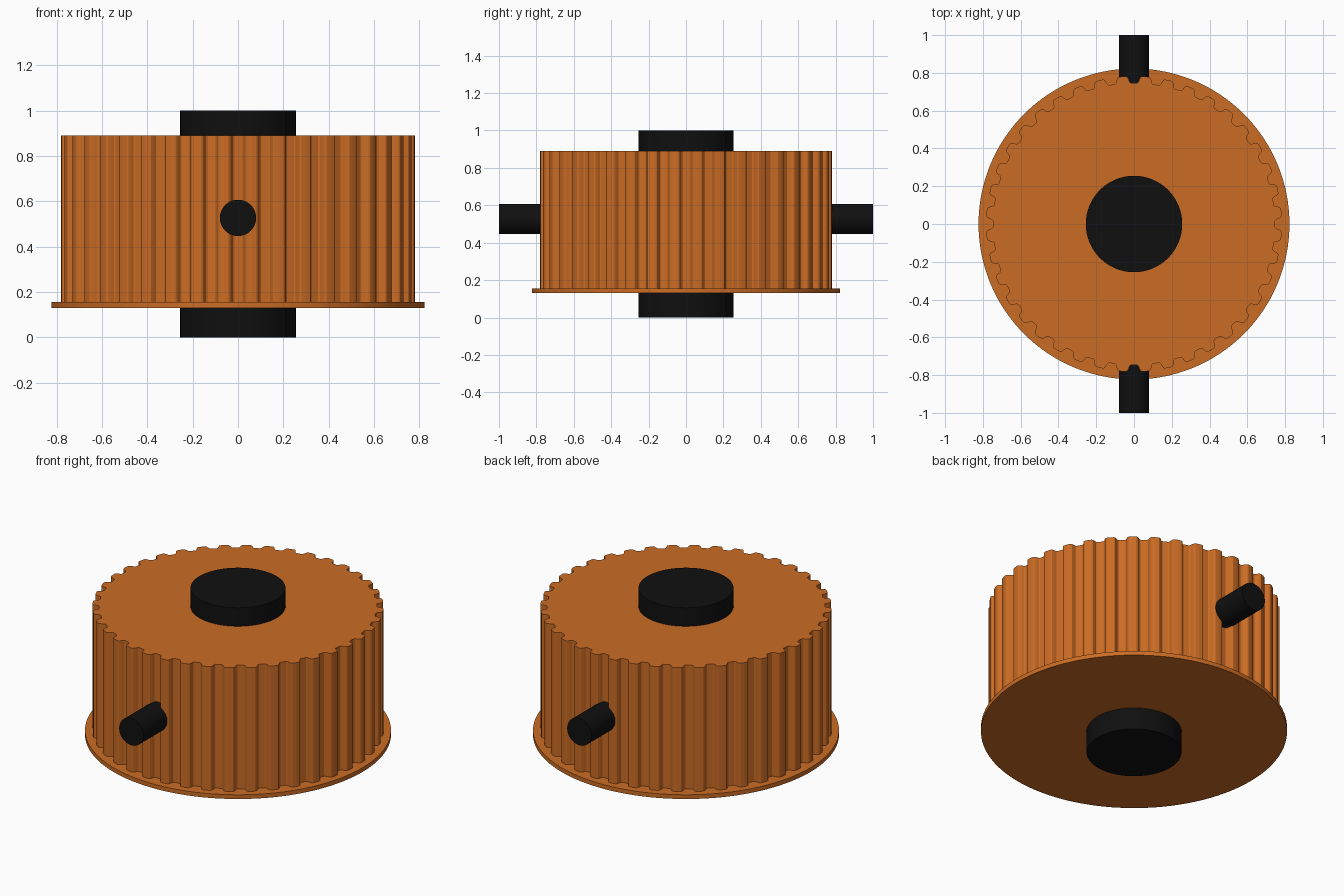
import bpy, bmesh, math
from math import sin, cos, pi

if "Cube" in bpy.data.objects:
    bpy.data.objects.remove(bpy.data.objects["Cube"])

TEETH = 40
R_OUT = 0.783


def material(name, rgb):
    m = bpy.data.materials.new(name)
    m.diffuse_color = (*rgb, 1)
    m.use_nodes = True
    m.node_tree.nodes["Principled BSDF"].inputs["Base Color"].default_value = m.diffuse_color
    return m


orange = material("orange plastic", (0.60, 0.15, 0.018))
black = material("black rubber", (0.005, 0.005, 0.005))


def cylinder(name, radius, start, end, mat, sides=128, along_y=False):
    """Cylinder running from start to end along z, or along y."""
    mid = (start + end) / 2
    bpy.ops.mesh.primitive_cylinder_add(
        vertices=sides, radius=radius, depth=end - start,
        location=(0, 0, mid), rotation=(pi / 2 if along_y else 0, 0, 0))
    ob = bpy.context.object
    ob.name = name
    ob.data.materials.append(mat)
    bpy.ops.object.shade_smooth_by_angle()
    return ob


# Toothed drum: one groove profile (tangent offset, radius) repeated around
groove = [(-0.041, 0.782), (-0.034, 0.777), (-0.028, 0.765), (-0.023, 0.752), (-0.016, 0.747)]
groove += [(-t, r) for t, r in reversed(groove)]
pitch = 2 * pi / TEETH
outline = []
for i in range(TEETH):
    a = i * pitch
    outline += [(a + math.atan2(t, r), r) for t, r in groove]
    outline.append((a + pitch / 2, R_OUT))

bm = bmesh.new()
face = bm.faces.new([bm.verts.new((r * cos(a), r * sin(a), 0.15)) for a, r in outline])
top = bmesh.ops.extrude_face_region(bm, geom=[face])["geom"]
bmesh.ops.translate(bm, vec=(0, 0, 0.74),
                    verts=[v for v in top if isinstance(v, bmesh.types.BMVert)])
bmesh.ops.recalc_face_normals(bm, faces=bm.faces)
mesh = bpy.data.meshes.new("toothed_drum")
bm.to_mesh(mesh)
bm.free()
mesh.materials.append(orange)
bpy.context.collection.objects.link(bpy.data.objects.new("toothed_drum", mesh))

# Bottom flange
cylinder("flange", 0.823, 0.13, 0.155, orange)

# Vertical axle through the drum
cylinder("axle", 0.255, 0.0, 1.0, black, 96)

# Cross pin through the drum, front to back
pin = cylinder("cross_pin", 0.08, -1.0, 1.0, black, 64, along_y=True)
pin.location = (0, 0, 0.527)
